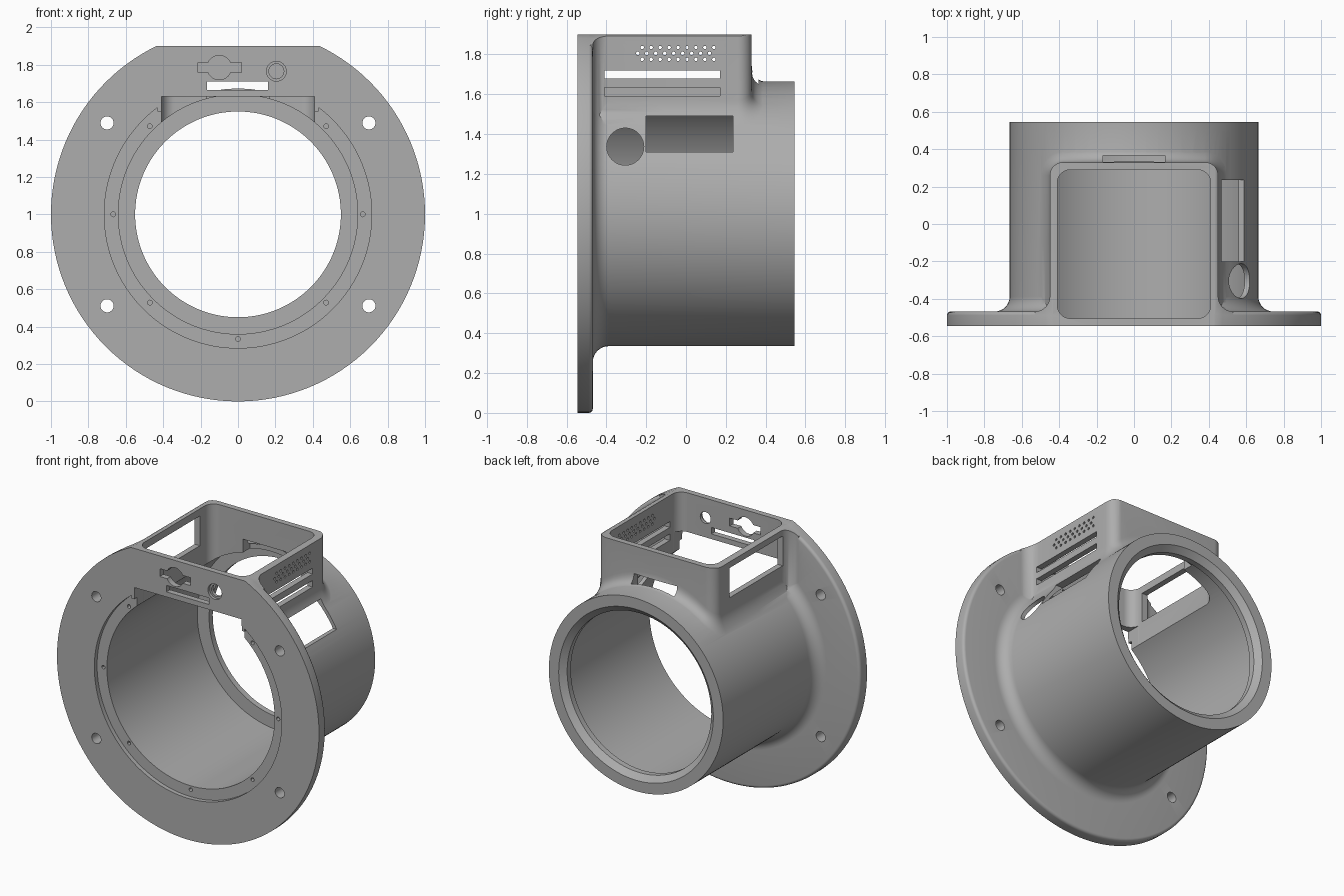
import bpy, bmesh, math
from mathutils import Vector

if "Cube" in bpy.data.objects:
    bpy.data.objects.remove(bpy.data.objects["Cube"], do_unlink=True)

grey = bpy.data.materials.new("plain grey")
grey.use_nodes = True
COL = (0.42, 0.42, 0.42, 1)
grey.diffuse_color = COL
grey.node_tree.nodes["Principled BSDF"].inputs["Base Color"].default_value = COL


def finish(name, bm):
    bmesh.ops.recalc_face_normals(bm, faces=bm.faces)
    me = bpy.data.meshes.new(name)
    bm.to_mesh(me)
    bm.free()
    me.materials.append(grey)
    ob = bpy.data.objects.new(name, me)
    bpy.context.collection.objects.link(ob)
    return ob


def loft(name, rings, closed=False):
    """Skin a list of equal rings; closed joins last to first, otherwise capped."""
    bm = bmesh.new()
    vs = [[bm.verts.new(p) for p in ring] for ring in rings]
    n, m = len(vs), len(vs[0])
    for i in range(n if closed else n - 1):
        a, b = vs[i], vs[(i + 1) % n]
        for j in range(m):
            k = (j + 1) % m
            bm.faces.new((a[j], a[k], b[k], b[j]))
    if not closed:
        bm.faces.new(vs[0])
        bm.faces.new(vs[-1])
    return finish(name, bm)


def box(name, x, y, z):
    return loft(name, [[(x[0], y[0], h), (x[1], y[0], h), (x[1], y[1], h), (x[0], y[1], h)] for h in z])


def rod(name, axis, centre, r, span, n=32):
    """Cylinder along x or y; centre gives the other two coordinates."""
    rings = []
    for s in span:
        ring = []
        for i in range(n):
            a = math.tau * i / n
            u, v = centre[0] + r * math.cos(a), centre[1] + r * math.sin(a)
            ring.append((s, u, v) if axis == "x" else (u, s, v))
        rings.append(ring)
    return loft(name, rings)


def arc(cx, cy, r, a0, a1, n=8):
    return [(cx + r * math.cos(math.radians(a0 + (a1 - a0) * i / n)),
             cy + r * math.sin(math.radians(a0 + (a1 - a0) * i / n))) for i in range(n + 1)]


def join(obs):
    bm = bmesh.new()
    for o in obs:
        bm.from_mesh(o.data)
        bpy.data.objects.remove(o, do_unlink=True)
    return finish("cutter", bm)


def combine(ob, other, op):
    m = ob.modifiers.new(op, "BOOLEAN")
    m.operation, m.object, m.solver = op, other, "EXACT"
    bpy.context.view_layer.objects.active = ob
    bpy.ops.object.modifier_apply(modifier=m.name)
    bpy.data.objects.remove(other, do_unlink=True)


# Flanged tube, turned about the y axis
R, BORE, BACK = 0.665, 0.64, -0.468
profile = [(0.715, -0.545), (1, -0.545)] + arc(0.98, BACK - 0.02, 0.02, 0, 90, 4)
profile += arc(R + 0.08, BACK + 0.08, 0.08, 270, 180)
profile += [(R, 0.545), (0.59, 0.545), (0.55, 0.51), (0.55, 0.47), (BORE, 0.47), (BORE, -0.515), (0.715, -0.515)]
SEG = 128
body = loft("flanged_housing", [[(r * math.cos(t), y, 1 + r * math.sin(t)) for r, y in profile]
            for t in (math.tau * i / SEG for i in range(SEG))], closed=True)

# Electronics box: rounded footprint that flares into the flange
half = arc(0.53, BACK + 0.08, 0.08, 270, 180) + arc(0.38, 0.26, 0.07, 0, 90)
half = [(0.53, -0.5)] + half
foot = half + [(-x, y) for x, y in reversed(half)]
block = loft("box_block", [[(x, y, z) for x, y in foot] for z in (1.3, 1.9)])


# Blend between the box walls and the tube
def tube_top(x):
    return 1 + math.sqrt(R * R - x * x)


path = [(0.45, -0.48, 1, 0), (0.45, -0.1, 1, 0)]
path += [(x, y, (x - 0.38) / 0.07, (y - 0.26) / 0.07) for x, y in arc(0.38, 0.26, 0.07, 0, 90)]
path += [(0.38 - 0.38 * i / 6, 0.33, 0, 1) for i in range(1, 7)]
path += [(-x, y, -nx, ny) for x, y, nx, ny in reversed(path[:-1])]
F = 0.08
rings = []
for x, y, nx, ny in path:
    z0, z2 = tube_top(x), tube_top(x + F * nx) - 0.003
    sec = [(-0.02, z0 + F)]
    for i in range(9):
        t = i / 8
        sec.append((F * t * t, (1 - t) ** 2 * (z0 + F) + 2 * t * (1 - t) * z0 + t * t * z2))
    sec += [(F, z2 - 0.03), (-0.02, z2 - 0.03)]
    rings.append([(x + o * nx, y + o * ny, z) for o, z in sec])
combine(block, loft("blend", rings), "UNION")
combine(block, rod("bore", "y", (0, 1), 0.652, (-0.6, 0.6), SEG), "DIFFERENCE")
combine(block, rod("rim", "y", (0, 1), 0.9995, (-0.6, 0.6), SEG), "INTERSECT")
combine(body, block, "UNION")
combine(body, box("front_plate", (-0.43, 0.43), (-0.5445, -0.48), (1.55, 1.88)), "UNION")

# Flat top, box cavity and front notch
combine(body, box("top_cut", (-1.2, 1.2), (-1, 1), (1.9, 2.3)), "DIFFERENCE")
cav = arc(0.34, 0.22, 0.07, 0, 90) + arc(-0.34, 0.22, 0.07, 90, 180)
cav += arc(-0.34, -0.435, 0.07, 180, 270) + arc(0.34, -0.435, 0.07, 270, 360)
combine(body, loft("cavity", [[(x, y, z) for x, y in cav] for z in (1.3, 2)]), "DIFFERENCE")
combine(body, box("notch", (-0.41, 0.41), (-0.6, -0.45), (1.2, 1.63)), "DIFFERENCE")

# Mounting holes, screw holes and front openings
front = (-0.7, -0.4)
cuts = [rod("mount", "y", (sx * 0.7, 1 + sz * 0.489), 0.035, front) for sx in (1, -1) for sz in (1, -1)]
for i in range(8):
    if i != 2:
        a = math.tau * i / 8
        c = (0.667 * math.cos(a), 1 + 0.667 * math.sin(a))
        cuts.append(rod("screw", "y", c, 0.013, (-0.6, -0.475), 12))
cuts.append(rod("key_round", "y", (-0.1, 1.785), 0.065, front))
cuts.append(rod("button", "y", (0.205, 1.765), 0.04, front))
cuts.append(box("front_slot", (-0.165, 0.16), front, (1.665, 1.71)))
# Rear slot running out over the tube
cuts.append(box("rear_slot", (-0.165, 0.165), (0.2, 0.365), (1.6, 1.71)))
# Side vents, slots, window and round port
side = (0.3, 0.8)
for row, z in enumerate((1.775, 1.805, 1.835)):
    for i in range(9):
        y = -0.22 + 0.045 * i - (0.022 if row == 1 else 0)
        cuts.append(rod("vent", "x", (y, z), 0.009, side, 10))
for z in ((1.68, 1.72), (1.59, 1.635)):
    cuts.append(box("side_slot", side, (-0.41, 0.17), z))
cuts.append(box("window", side, (-0.2, 0.235), (1.31, 1.49)))
cuts.append(rod("port", "x", (-0.305, 1.337), 0.093, side, 48))
# Screen opening on the other side
cuts.append(box("screen", (-0.8, -0.3), (-0.41, 0.17), (1.645, 1.85)))
combine(body, join(cuts), "DIFFERENCE")
combine(body, box("key_bar", (-0.215, 0.02), front, (1.758, 1.812)), "DIFFERENCE")
combine(body, rod("button_recess", "y", (0.205, 1.765), 0.053, (-0.6, -0.525)), "DIFFERENCE")

for o in bpy.context.selected_objects:
    o.select_set(False)
body.select_set(True)
bpy.context.view_layer.objects.active = body
bpy.ops.object.shade_smooth_by_angle(angle=math.radians(30))
